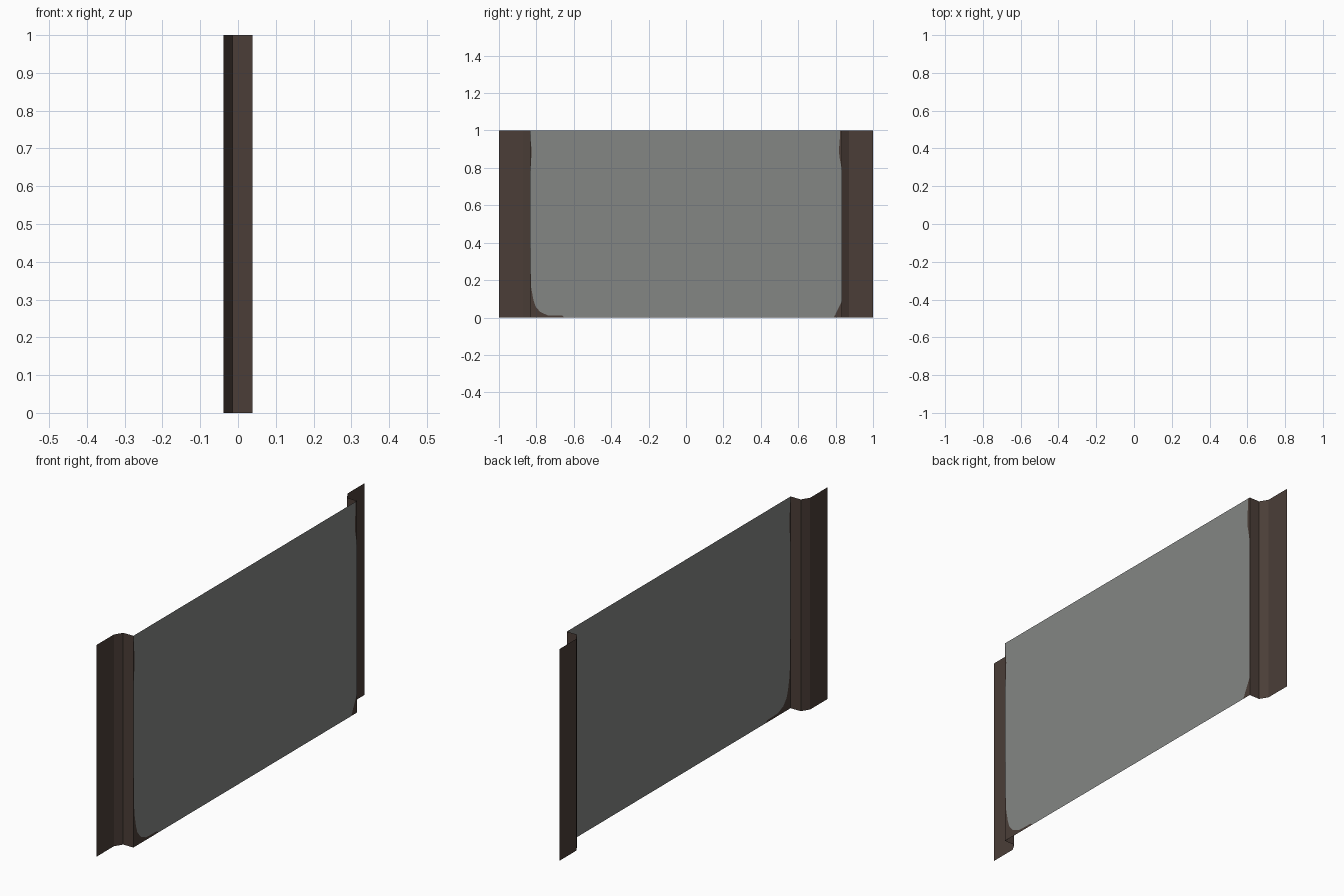
import bpy, bmesh

if "Cube" in bpy.data.objects:
    bpy.data.objects.remove(bpy.data.objects["Cube"])

def material(name, rgb):
    m = bpy.data.materials.new(name)
    m.diffuse_color = (*rgb, 1)
    m.use_nodes = True
    m.node_tree.nodes["Principled BSDF"].inputs["Base Color"].default_value = m.diffuse_color
    return m

brown = material("rust brown", (0.070, 0.048, 0.039))
grey = material("weathered grey", (0.229, 0.237, 0.229))

def make(name, strips, mats):
    """Each strip: four points and a material index."""
    bm = bmesh.new()
    for pts, mi in strips:
        f = bm.faces.new([bm.verts.new(p) for p in pts])
        f.material_index = mi
    bmesh.ops.remove_doubles(bm, verts=bm.verts, dist=1e-5)
    me = bpy.data.meshes.new(name)
    bm.to_mesh(me)
    bm.free()
    for m in mats:
        me.materials.append(m)
    ob = bpy.data.objects.new(name, me)
    bpy.context.collection.objects.link(ob)

# folded edge flanges, mirrored at both ends (x, y)
X = 0.038
Y = 0.835
profile = [(-X, 1.0), (-X, 0.872), (-0.015, Y), (X, Y)]
for side, label in ((-1, "front"), (1, "back")):
    strips = []
    for (x0, y0), (x1, y1) in zip(profile, profile[1:]):
        q = [(x0, side * y0, 0), (x1, side * y1, 0), (x1, side * y1, 1), (x0, side * y0, 1)]
        strips.append((q if side < 0 else q[::-1], 0))
    make(label + "_flange", strips, [brown])

# flat web panel with rusted margins: rows of (z, front margin, back margin)
rows = [(0, -0.65, 0.79), (0.01, -0.66, 0.795), (0.012, -0.74, 0.797), (0.03, -0.78, 0.805),
        (0.06, -0.805, 0.82), (0.09, -0.815, 0.834), (0.16, -0.828, 0.834), (0.3, -0.832, 0.834),
        (0.5, -0.834, 0.834), (0.78, -0.833, 0.834), (0.82, -0.829, 0.828), (0.86, -0.827, 0.82),
        (0.9, -0.826, 0.818), (0.95, -0.831, 0.822), (1, -0.834, 0.823)]
strips = []
for (z0, a0, b0), (z1, a1, b1) in zip(rows, rows[1:]):
    low, high = (-Y, a0, b0, Y), (-Y, a1, b1, Y)
    for i in range(3):
        q = [(X, low[i], z0), (X, low[i + 1], z0), (X, high[i + 1], z1), (X, high[i], z1)]
        strips.append((q, 1 if i == 1 else 0))
make("web_panel", strips, [brown, grey])
